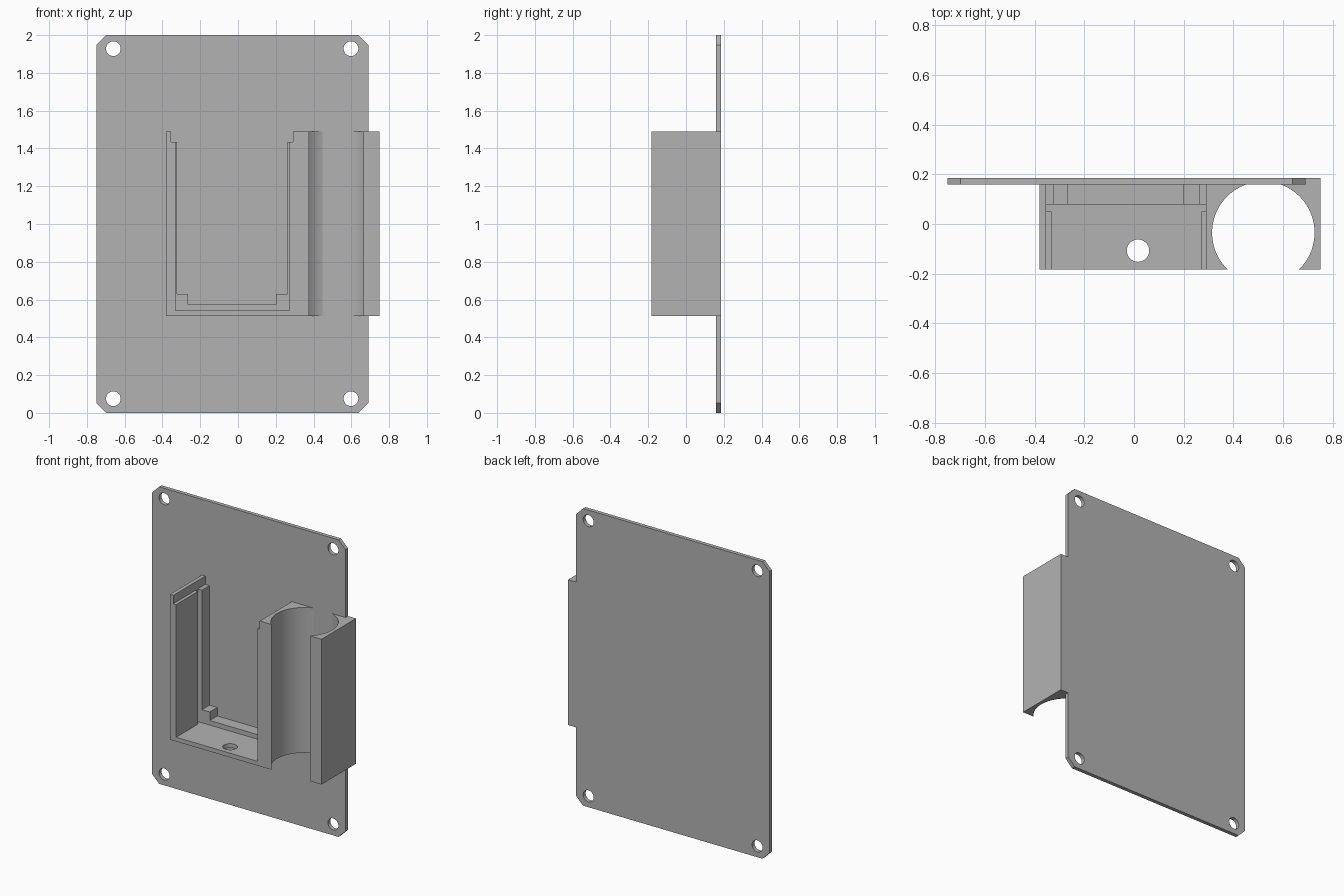
import bpy, bmesh, math

cube = bpy.data.objects.get("Cube")
if cube:
    bpy.data.objects.remove(cube, do_unlink=True)

grey = bpy.data.materials.new("plain_grey")
grey.use_nodes = True
GREY = (0.45, 0.45, 0.45, 1)
grey.diffuse_color = GREY
grey.node_tree.nodes["Principled BSDF"].inputs["Base Color"].default_value = GREY


def prism(name, points, lo, hi, axis="z"):
    """Extrude an outline along z (points are x, y) or along y (points are x, z)."""
    place = (lambda p: (p[0], p[1], lo)) if axis == "z" else (lambda p: (p[0], lo, p[1]))
    bm = bmesh.new()
    face = bm.faces.new([bm.verts.new(place(p)) for p in points])
    top = bmesh.ops.extrude_face_region(bm, geom=[face])["geom"]
    shift = (0, 0, hi - lo) if axis == "z" else (0, hi - lo, 0)
    bmesh.ops.translate(bm, vec=shift, verts=[v for v in top if isinstance(v, bmesh.types.BMVert)])
    bmesh.ops.recalc_face_normals(bm, faces=bm.faces)
    mesh = bpy.data.meshes.new(name)
    bm.to_mesh(mesh)
    bm.free()
    mesh.materials.append(grey)
    obj = bpy.data.objects.new(name, mesh)
    bpy.context.collection.objects.link(obj)
    return obj


def rect(x0, x1, a, b):
    return [(x0, a), (x1, a), (x1, b), (x0, b)]


def circle(x, a, r, n):
    return [(x + r * math.cos(math.tau * i / n), a + r * math.sin(math.tau * i / n)) for i in range(n)]


def cut(target, cutters):
    """Subtract each cutter, bake the result and drop the cutters."""
    for c in cutters:
        c.hide_render = True
        mod = target.modifiers.new(c.name, "BOOLEAN")
        mod.operation, mod.solver, mod.object = "DIFFERENCE", "EXACT", c
    bpy.context.view_layer.update()
    baked = bpy.data.meshes.new_from_object(target.evaluated_get(bpy.context.evaluated_depsgraph_get()))
    target.modifiers.clear()
    target.data = baked
    for c in cutters:
        bpy.data.objects.remove(c, do_unlink=True)
    bpy.ops.object.select_all(action="DESELECT")
    target.select_set(True)
    bpy.context.view_layer.objects.active = target
    bpy.ops.object.shade_smooth_by_angle(angle=math.radians(20))


FRONT, SEAT, BACK = -0.183, 0.158, 0.184      # depth of block front, plate front, plate back
LEFT, RIGHT, C = -0.75, 0.69, 0.052           # plate sides and corner chamfer
BASE, TOP, STEP = 0.513, 1.491, 1.435         # block heights
OVER = 1.7                                    # cutters run past the block top

# back plate with clipped corners and four screw holes
outline = [(LEFT + C, 0), (RIGHT - C, 0), (RIGHT, C), (RIGHT, 2 - C),
           (RIGHT - C, 2), (LEFT + C, 2), (LEFT, 2 - C), (LEFT, C)]
plate = prism("back_plate", outline, SEAT, BACK, "y")
cut(plate, [prism("screw_hole", circle(x, z, 0.039, 32), 0, 0.4, "y")
            for x in (-0.66, 0.598) for z in (0.075, 1.928)])

# holder block, wrapping round the plate edge
block = prism("holder_block", [(-0.38, FRONT), (0.75, FRONT), (0.75, BACK), (RIGHT, BACK),
                               (RIGHT, SEAT), (-0.38, SEAT)], BASE, TOP)
# opening behind the slot, with raised corner rests at its foot
window = [(-0.265, 0.573), (0.2, 0.573), (0.2, 0.63), (0.262, 0.63),
          (0.262, OVER), (-0.323, OVER), (-0.323, 0.63), (-0.265, 0.63)]
cut(block, [
    prism("tube_bore", circle(0.52, -0.035, 0.206, 96), 0.3, OVER),
    prism("front_pocket", rect(-0.332, 0.272, -0.3, 0.06), 0.542, OVER),
    prism("board_slot", rect(-0.354, 0.29, 0.05, 0.078), 0.542, OVER),
    prism("top_step", rect(-0.354, 0.29, -0.3, 0.3), STEP, OVER),
    prism("rear_window", window, 0.07, 0.3, "y"),
    prism("cable_hole", circle(0.016, -0.107, 0.045, 32), 0.4, 0.6),
])
